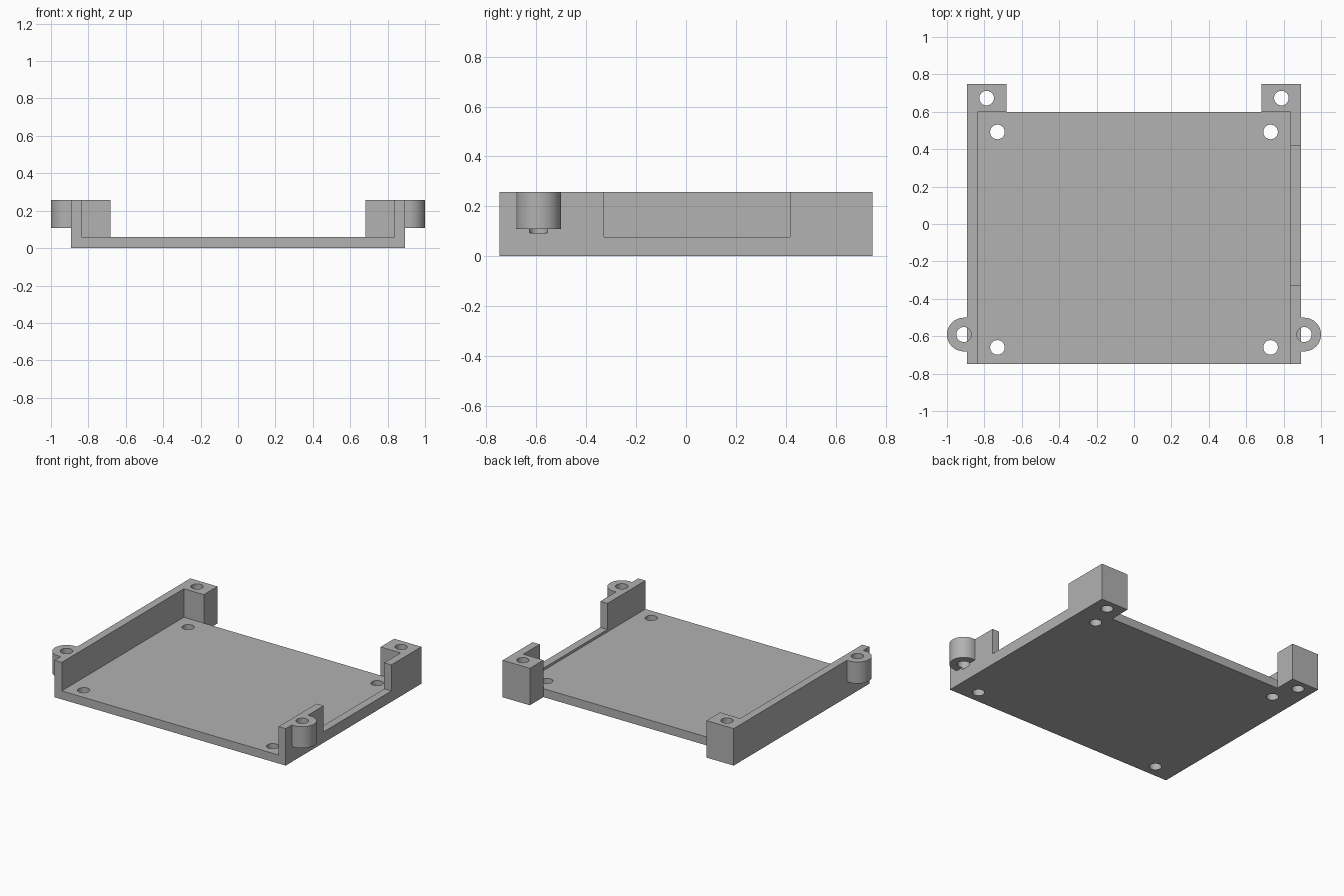
import bpy
import math

cube = bpy.data.objects.get("Cube")
if cube:
    bpy.data.objects.remove(cube)

grey = bpy.data.materials.new("mid grey")
grey.use_nodes = True
grey.diffuse_color = (0.445, 0.445, 0.445, 1)
grey.node_tree.nodes["Principled BSDF"].inputs["Base Color"].default_value = grey.diffuse_color

HEIGHT, FLOOR = 0.258, 0.059
OUT, IN = 0.892, 0.837          # wall faces
FRONT, BACK, TAB = -0.748, 0.598, 0.748


def prism(name, points, z0, z1):
    """Extrude a counter-clockwise outline from z0 to z1."""
    n = len(points)
    verts = [(x, y, z) for z in (z0, z1) for x, y in points]
    faces = [tuple(reversed(range(n))), tuple(range(n, 2 * n))]
    faces += [(i, (i + 1) % n, n + (i + 1) % n, n + i) for i in range(n)]
    mesh = bpy.data.meshes.new(name)
    mesh.from_pydata(verts, [], faces)
    mesh.materials.append(grey)
    obj = bpy.data.objects.new(name, mesh)
    bpy.context.collection.objects.link(obj)
    return obj


def rect(x0, x1, y0, y1):
    return [(x0, y0), (x1, y0), (x1, y1), (x0, y1)]


def arc(cx, cy, r, start, end, steps):
    return [(cx + r * math.cos(start + (end - start) * i / steps),
             cy + r * math.sin(start + (end - start) * i / steps)) for i in range(steps + 1)]


def combine(body, other, operation):
    """Apply a boolean and discard the helper."""
    other.hide_render = True
    mod = body.modifiers.new(operation, "BOOLEAN")
    mod.operation, mod.solver, mod.object = operation, "EXACT", other
    bpy.context.view_layer.objects.active = body
    bpy.ops.object.modifier_apply(modifier=mod.name)
    bpy.data.objects.remove(other)


def drill(body, x, y, r, z0):
    circle = arc(x, y, r, 0, math.tau, 48)[:-1]
    combine(body, prism("drill", circle, z0, 0.4), "DIFFERENCE")


# Tray block with two rear mounting tabs
tray = prism("tray", [(-OUT, FRONT), (OUT, FRONT), (OUT, TAB), (0.682, TAB), (0.682, BACK),
                      (-0.682, BACK), (-0.682, TAB), (-OUT, TAB)], 0, HEIGHT)

# Open interior, and the gap in the left wall
combine(tray, prism("interior", rect(-IN, IN, -1, BACK), FLOOR, 0.4), "DIFFERENCE")
combine(tray, prism("wall_gap", rect(0.8, 1, -0.329, 0.417), 0.076, 0.4), "DIFFERENCE")

# Rounded side lugs, with blind screw holes biting into the walls
LUG_X, LUG_Y, LUG_R = 0.91, -0.591, 0.09
for side in (1, -1):
    outline = [(0.86, LUG_Y - LUG_R)]
    outline += arc(LUG_X, LUG_Y, LUG_R, -math.pi / 2, math.pi / 2, 32)
    outline += [(0.86, LUG_Y + LUG_R)]
    if side < 0:
        outline = [(-x, y) for x, y in reversed(outline)]
    combine(tray, prism("lug", outline, 0.108, HEIGHT), "UNION")
    drill(tray, side * LUG_X, LUG_Y, 0.04, 0.092)

    # Through holes in the floor and rear tabs
    for x, y in ((0.73, -0.66), (0.73, 0.492), (0.788, 0.673)):
        drill(tray, side * x, y, 0.039, -0.1)

bpy.ops.object.select_all(action="DESELECT")
tray.select_set(True)
bpy.context.view_layer.objects.active = tray
bpy.ops.object.shade_smooth_by_angle(angle=math.radians(30))
